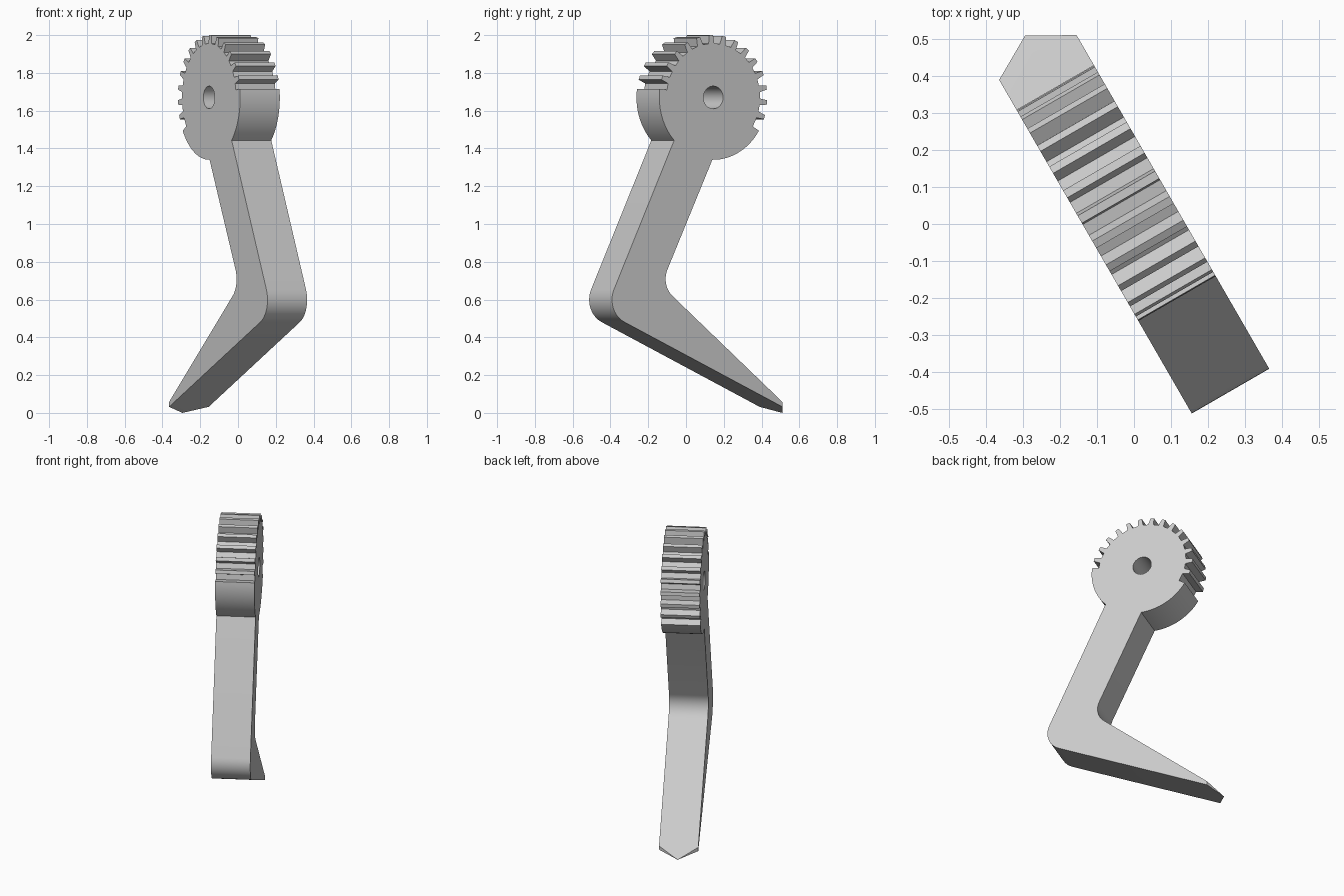
import bpy, bmesh, math
from mathutils import Vector, Matrix

cube = bpy.data.objects.get("Cube")
if cube:
    bpy.data.objects.remove(cube, do_unlink=True)

HUB = Vector((0.097, 1.67))
RIM, ROOT, TIP, BORE = 0.33, 0.286, 0.33, 0.06
HALF = 0.121
TEETH = 14
PITCH = 360 / 26
FIRST = -18.5


def polar(radius, degrees):
    a = math.radians(degrees)
    return HUB + Vector((math.cos(a), math.sin(a))) * radius


def arc(radius, start, end, steps):
    return [polar(radius, start + (end - start) * i / steps) for i in range(steps + 1)]


def fillet(before, corner, after, reach, steps=10):
    """Round a corner; reach is the distance from corner to tangent points."""
    d1, d2 = (before - corner).normalized(), (after - corner).normalized()
    half = d1.angle(d2) / 2
    radius = reach * math.tan(half)
    inward = (d1 + d2).normalized()
    across = (d2 - d1).normalized()
    centre = corner + inward * (reach / math.cos(half))
    sweep = math.pi / 2 - half
    points = []
    for i in range(steps + 1):
        a = sweep * (2 * i / steps - 1)
        points.append(centre + (across * math.sin(a) - inward * math.cos(a)) * radius)
    return points


# Rounded rim behind the arm, then the toothed sector, then the front rim
outline = arc(RIM, -91, FIRST - PITCH, 14)
outline.append(polar(ROOT, FIRST - PITCH))
for i in range(TEETH):
    mid = FIRST + i * PITCH
    outline += [polar(ROOT, mid - 3.5), polar(TIP, mid - 2),
                polar(TIP, mid + 2), polar(ROOT, mid + 3.5)]
outline.append(polar(ROOT, 172))
outline += arc(RIM, 172, 223.5, 14)

# Bent arm tapering to the toe
outer, inner, toe = Vector((-0.565, 0.536)), Vector((-0.222, 0.677)), Vector((0.589, 0.0))
outline += fillet(outline[-1], outer, toe, 0.13)
outline.append(toe)
outline += fillet(toe, inner, outline[0], 0.09)

# Fill the profile around the bore and extrude it
bm = bmesh.new()
edges = []
for loop in (outline, arc(BORE, 0, 360, 32)[:-1]):
    verts = [bm.verts.new((p.x, -HALF, p.y)) for p in loop]
    edges += [bm.edges.new((v, verts[i - 1])) for i, v in enumerate(verts)]
bmesh.ops.triangle_fill(bm, edges=edges, use_beauty=True, normal=(0, -1, 0))
solid = bmesh.ops.extrude_face_region(bm, geom=bm.faces[:])
moved = [g for g in solid["geom"] if isinstance(g, bmesh.types.BMVert)]
bmesh.ops.translate(bm, verts=moved, vec=(0, 2 * HALF, 0))

# Cut the toe to a point from both sides
for side in (-1, 1):
    geom = bm.verts[:] + bm.edges[:] + bm.faces[:]
    bmesh.ops.bisect_plane(bm, geom=geom, dist=1e-5, plane_co=(0.589, 0, 0),
                           plane_no=(HALF, side * 0.069, 0), clear_outer=True)
    bmesh.ops.holes_fill(bm, edges=[e for e in bm.edges if e.is_boundary])
bmesh.ops.remove_doubles(bm, verts=bm.verts[:], dist=1e-5)
bmesh.ops.recalc_face_normals(bm, faces=bm.faces[:])
bmesh.ops.rotate(bm, verts=bm.verts[:], matrix=Matrix.Rotation(math.radians(120), 3, "Z"))

mesh = bpy.data.meshes.new("geared_lever")
bm.to_mesh(mesh)
bm.free()
lever = bpy.data.objects.new("geared_lever", mesh)
bpy.context.collection.objects.link(lever)

# Plain grey
grey = bpy.data.materials.new("light_grey")
grey.use_nodes = True
colour = (0.6, 0.6, 0.6, 1)
grey.diffuse_color = colour
grey.node_tree.nodes["Principled BSDF"].inputs["Base Color"].default_value = colour
mesh.materials.append(grey)

bpy.ops.object.select_all(action="DESELECT")
lever.select_set(True)
bpy.context.view_layer.objects.active = lever
bpy.ops.object.shade_smooth_by_angle(angle=math.radians(25))
